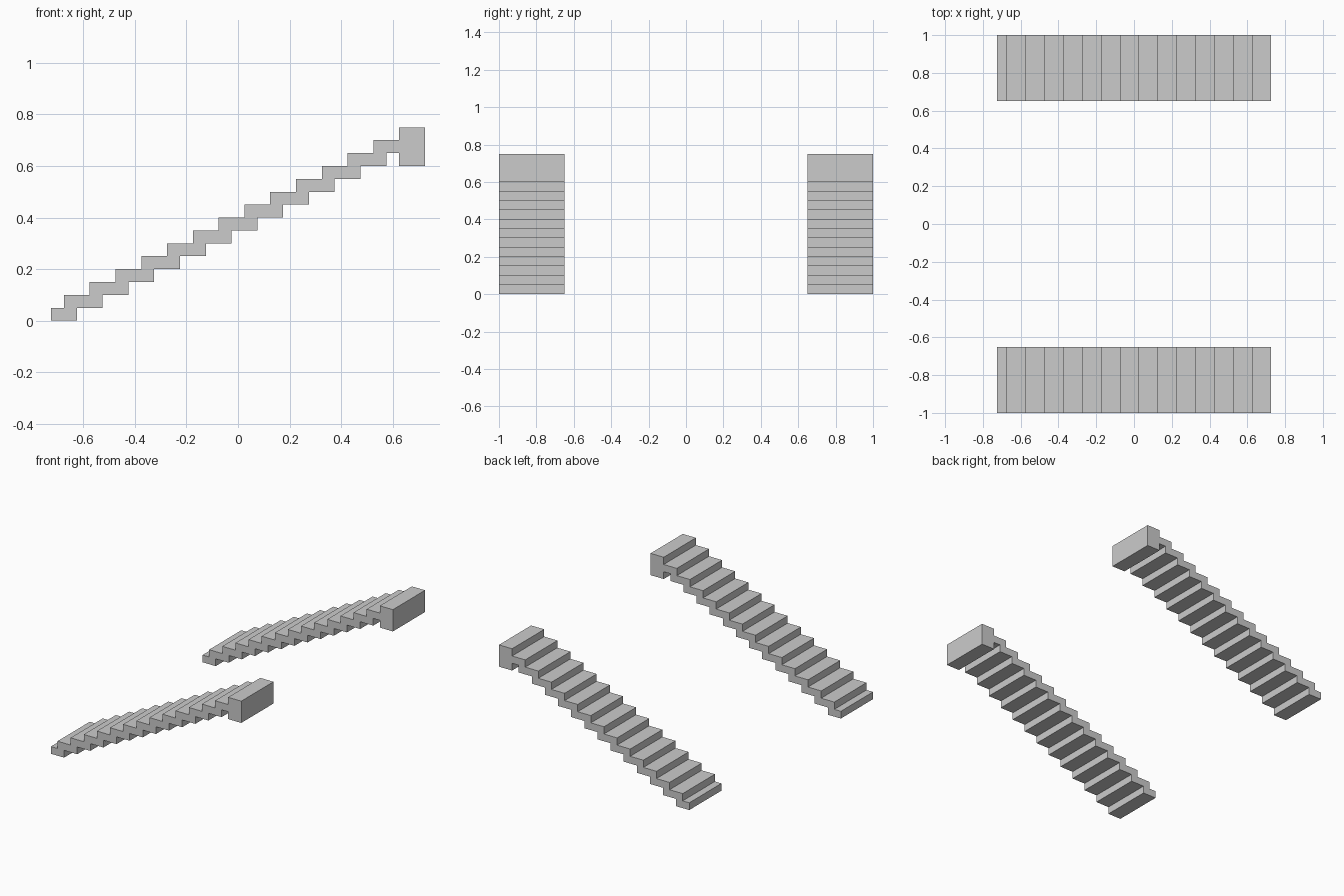
import bpy, bmesh

if "Cube" in bpy.data.objects:
    bpy.data.objects.remove(bpy.data.objects["Cube"])

RISE, RUN = 0.05, 0.10
X0, X1 = -0.725, 0.725
WIDTH = 0.35

# Zigzag side profile: up along the treads, back down along the underside
top = [(X0, 0.0), (X0, RISE)]
for i in range(14):
    x = X0 + RUN / 2 + i * RUN
    top += [(x, RISE * (i + 1)), (x, RISE * (i + 2))]
top.append((X1, 0.75))

under = []
for i in range(13):
    x = X0 + RUN * (i + 1)
    under += [(x, RISE * i), (x, RISE * (i + 1))]
# Deep landing block at the top end
under += [(0.625, 0.65), (0.625, 0.60), (X1, 0.60)]
profile = top + under[::-1]


def make_stair(name, y):
    bm = bmesh.new()
    face = bm.faces.new([bm.verts.new((x, y, z)) for x, z in profile])
    ext = bmesh.ops.extrude_face_region(bm, geom=[face], use_keep_orig=True)
    verts = [v for v in ext["geom"] if isinstance(v, bmesh.types.BMVert)]
    bmesh.ops.translate(bm, verts=verts, vec=(0, WIDTH, 0))
    bmesh.ops.recalc_face_normals(bm, faces=bm.faces)
    mesh = bpy.data.meshes.new(name)
    bm.to_mesh(mesh)
    bm.free()
    obj = bpy.data.objects.new(name, mesh)
    bpy.context.collection.objects.link(obj)


# Two parallel flights
make_stair("front_stair_flight", -1.0)
make_stair("back_stair_flight", 1.0 - WIDTH)
